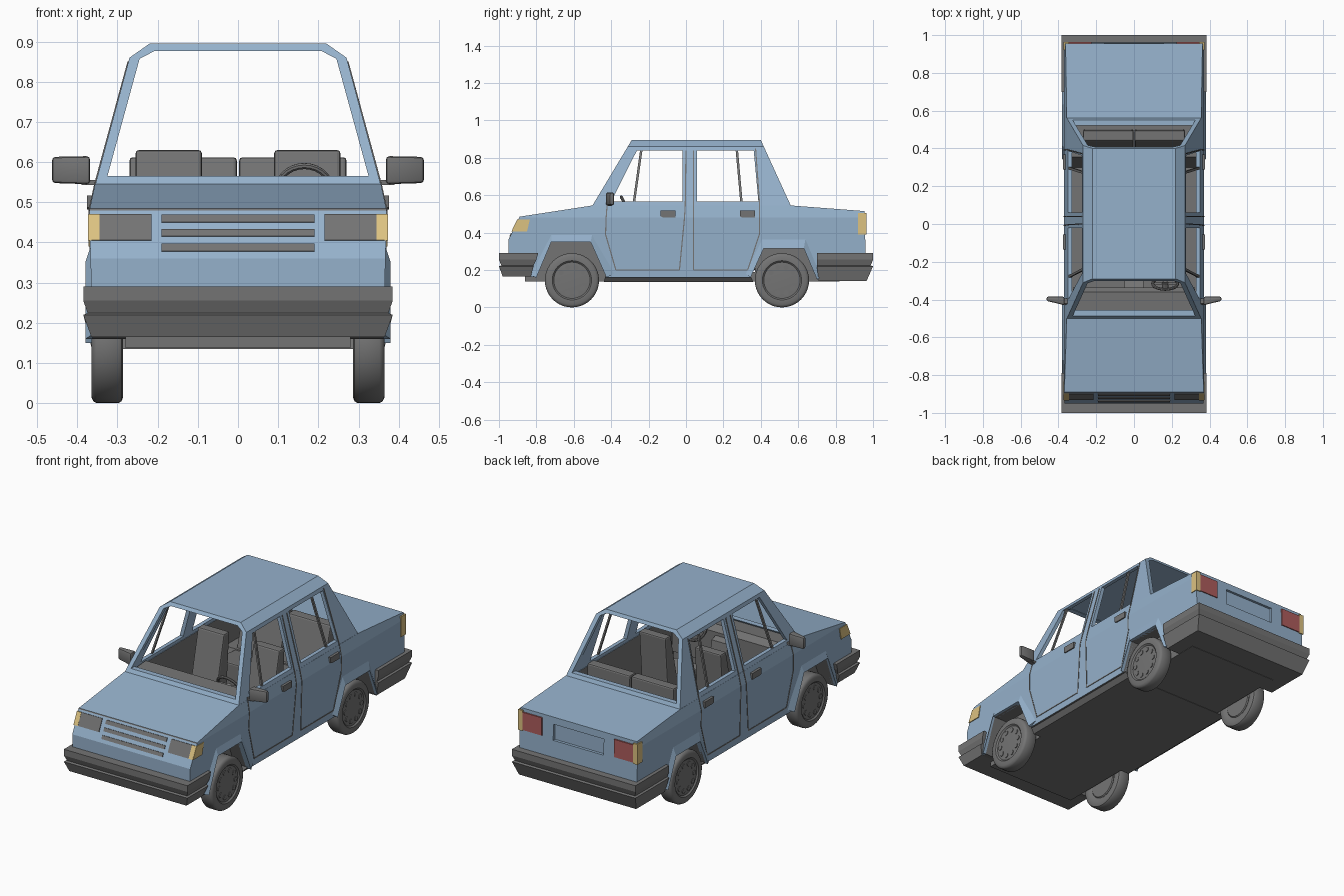
import bpy, bmesh, math
from mathutils import Vector

if "Cube" in bpy.data.objects:
    bpy.data.objects.remove(bpy.data.objects["Cube"])


def material(name, rgb):
    m = bpy.data.materials.new(name)
    m.diffuse_color = (*rgb, 1)
    m.use_nodes = True
    m.node_tree.nodes["Principled BSDF"].inputs["Base Color"].default_value = m.diffuse_color
    return m


BLUE = material("body blue", (0.30, 0.44, 0.60))
GREY = material("trim grey", (0.175, 0.175, 0.175))
AMBER = material("lamp amber", (0.72, 0.54, 0.22))
RED = material("lamp red", (0.42, 0.11, 0.11))


def make(name, bm, mat):
    bmesh.ops.recalc_face_normals(bm, faces=bm.faces)
    me = bpy.data.meshes.new(name)
    bm.to_mesh(me)
    bm.free()
    me.materials.append(mat)
    ob = bpy.data.objects.new(name, me)
    bpy.context.collection.objects.link(ob)
    return ob


def loft(name, sections, mat, closed=False):
    """Skin equal-length rings; cap both ends."""
    bm = bmesh.new()
    rings = [[bm.verts.new(p) for p in s] for s in sections]
    n = len(rings[0])
    for a, b in zip(rings, rings[1:]):
        for i in range(n):
            j = (i + 1) % n
            bm.faces.new((a[i], a[j], b[j], b[i]))
    bm.faces.new(rings[0])
    bm.faces.new(rings[-1])
    return make(name, bm, mat)


def levels(name, rows, mat):
    """Stack of rectangles: z, half width, front y, back y."""
    return loft(name, [[(-w, a, z), (w, a, z), (w, b, z), (-w, b, z)] for z, w, a, b in rows], mat)


def prisms(name, polys, vec, mat):
    """Extrude each 3D polygon along vec, all in one object."""
    bm = bmesh.new()
    for poly in polys:
        lo = [bm.verts.new(p) for p in poly]
        hi = [bm.verts.new(Vector(p) + Vector(vec)) for p in poly]
        bm.faces.new(lo)
        bm.faces.new(hi)
        for i in range(len(lo)):
            j = (i + 1) % len(lo)
            bm.faces.new((lo[i], lo[j], hi[j], hi[i]))
    return make(name, bm, mat)


def side(name, yz, x0, x1, mat):
    return prisms(name, [[(x0, y, z) for y, z in yz]], (x1 - x0, 0, 0), mat)


def box(name, x0, x1, y0, y1, z0, z1, mat):
    return side(name, [(y0, z0), (y1, z0), (y1, z1), (y0, z1)], x0, x1, mat)


def apply_mod(ob, kind, **props):
    mod = ob.modifiers.new(kind, kind)
    for k, v in props.items():
        setattr(mod, k, v)
    bpy.context.view_layer.objects.active = ob
    bpy.ops.object.modifier_apply(modifier=mod.name)


def cut(ob, cutter):
    apply_mod(ob, 'BOOLEAN', operation='DIFFERENCE', solver='EXACT', object=cutter)
    bpy.data.objects.remove(cutter)


def smooth(ob):
    bpy.ops.object.select_all(action='DESELECT')
    ob.select_set(True)
    bpy.context.view_layer.objects.active = ob
    bpy.ops.object.shade_smooth_by_angle(angle=math.radians(35))


def sx(z):
    """Half width of the car side at height z."""
    if z < 0.48:
        return 0.362 + (z - 0.15) * 0.0242
    if z < 0.545:
        return 0.37 - (z - 0.48) * 0.215
    return 0.356 - (z - 0.545) * 0.272


# Lower body with wheel arches, cabin cavity and plate recess
front_arch = [(-0.80, 0.16), (-0.72, 0.35), (-0.51, 0.35), (-0.425, 0.16)]
rear_arch = [(0.345, 0.16), (0.415, 0.315), (0.63, 0.315), (0.70, 0.15)]
outline = [(-0.93, 0.18), (-0.95, 0.29), (-0.95, 0.36), (-0.89, 0.485), (-0.5, 0.545),
           (0.56, 0.545), (0.955, 0.515), (0.96, 0.29), (0.94, 0.15)] + rear_arch[::-1] + front_arch[::-1]
body = side("lower_body", outline, -0.5, 0.5, BLUE)
bm = bmesh.new()
bm.from_mesh(body.data)
bmesh.ops.bisect_plane(bm, geom=bm.verts[:] + bm.edges[:] + bm.faces[:],
                       plane_co=(0, 0, 0.48), plane_no=(0, 0, 1))
for v in bm.verts:
    v.co.x = math.copysign(sx(v.co.z), v.co.x)
bm.to_mesh(body.data)
bm.free()
cut(body, side("cabin_cutter", [(-0.36, 0.2), (0.3, 0.2), (0.355, 0.37), (0.53, 0.37), (0.53, 0.7), (-0.36, 0.7)],
               -0.33, 0.33, BLUE))
cut(body, box("plate_cutter", -0.157, 0.157, 0.942, 1.1, 0.385, 0.475, BLUE))
body.data.materials.append(GREY)
for p in body.data.polygons:      # cabin lining, arches and underside
    c = p.center
    p.material_index = int(abs(c.x) < 0.34 and abs(c.y) < 0.9 and c.z < 0.5)

# Roof and pillars, hollowed, with open windows
cabin = levels("cabin_frame", [(0.545, 0.355, -0.5, 0.56), (0.86, 0.27, -0.311, 0.416),
                               (0.895, 0.22, -0.29, 0.40)], BLUE)
cut(cabin, levels("hollow_cutter", [(0.5, 0.345, -0.495, 0.55), (0.855, 0.25, -0.285, 0.39),
                                    (0.879, 0.21, -0.27, 0.375)], BLUE))
screen = [(-0.325, 0.565), (0.325, 0.565), (0.245, 0.857), (0.207, 0.877), (-0.207, 0.877), (-0.245, 0.857)]
for y in (-0.75, 0.3):
    cut(cabin, prisms("screen_cutter", [[(x, y, z) for x, z in screen]], (0, 0.5, 0), BLUE))
front_win = [(-0.40, 0.567), (-0.262, 0.84), (-0.02, 0.84), (-0.02, 0.567)]
rear_win = [(0.06, 0.567), (0.06, 0.84), (0.362, 0.84), (0.387, 0.567)]
for win in (front_win, rear_win):
    cut(cabin, side("window_cutter", win, -0.6, 0.6, BLUE))

# Bumpers, sill and underside
levels("front_bumper", [(0.29, 0.385, -1, -0.79), (0.255, 0.385, -1, -0.80), (0.224, 0.374, -0.987, -0.815),
                        (0.22, 0.385, -1, -0.815), (0.165, 0.365, -0.98, -0.83)], GREY)
levels("rear_bumper", [(0.29, 0.385, 0.70, 1), (0.255, 0.385, 0.70, 1), (0.224, 0.374, 0.70, 0.987),
                       (0.22, 0.385, 0.70, 1), (0.14, 0.365, 0.71, 0.965)], GREY)
levels("sill", [(0.17, 0.36, -0.43, 0.345), (0.135, 0.33, -0.44, 0.36)], GREY)
box("floor_pan", -0.28, 0.28, -0.86, 0.82, 0.138, 0.19, GREY)
box("front_axle_cover", -0.28, 0.28, -0.83, -0.40, 0.14, 0.36, GREY)
box("rear_axle_cover", -0.28, 0.28, 0.37, 0.72, 0.14, 0.33, GREY)


def nose(x, z):
    return (x, -0.89 - 0.48 * (0.485 - z), z)


# Grille slats and plates on the nose
prisms("grille", [[nose(-0.19, a), nose(0.19, a), nose(0.19, b), nose(-0.19, b)]
                  for a, b in ((0.45, 0.469), (0.415, 0.432), (0.378, 0.396))], (0, -0.004, 0.001), GREY)

flare_outer = ([(-0.83, 0.17), (-0.72, 0.40), (-0.50, 0.40), (-0.385, 0.18)],
               [(0.32, 0.18), (0.405, 0.375), (0.64, 0.375), (0.72, 0.16)])
seams = ([(-0.42, 0.56), (-0.422, 0.545), (-0.427, 0.48), (-0.43, 0.39), (-0.375, 0.2), (-0.035, 0.2),
          (-0.008, 0.48), (-0.004, 0.545), (0.0, 0.84)],
         [(0.04, 0.84), (0.04, 0.545), (0.04, 0.48), (0.04, 0.2), (0.33, 0.2), (0.392, 0.39),
          (0.392, 0.48), (0.394, 0.545), (0.372, 0.85)])

for s, tag in ((1, "left"), (-1, "right")):
    # Lamps
    prisms(tag + "_headlight", [[nose(s * x, z) for x, z in ((0.215, 0.405), (0.345, 0.405), (0.345, 0.47), (0.215, 0.47))]],
           (0, -0.004, 0.001), GREY)
    prisms(tag + "_front_indicator", [[nose(s * x, z) for x, z in ((0.345, 0.405), (0.371, 0.405), (0.371, 0.47), (0.345, 0.47))]],
           (0, -0.005, 0.001), AMBER)
    side(tag + "_front_side_lamp", [(-0.932, 0.405), (-0.902, 0.47), (-0.835, 0.47), (-0.85, 0.405)],
         s * 0.364, s * 0.373, AMBER)
    box(tag + "_tail_light", s * 0.225, s * 0.345, 0.955, 0.963, 0.395, 0.495, RED)
    box(tag + "_rear_indicator", s * 0.345, s * 0.372, 0.955, 0.964, 0.39, 0.505, AMBER)
    box(tag + "_rear_side_lamp", s * 0.363, s * 0.372, 0.92, 0.964, 0.39, 0.505, AMBER)

    # Wheel arch flares
    for outer, inner, end in zip(flare_outer, (front_arch, rear_arch), ("front", "rear")):
        loft(f"{tag}_{end}_flare", [[(s * 0.364, *o), (s * 0.38, *i), (s * 0.35, *i)]
                                    for o, i in zip(outer, inner)], BLUE)

    # Door seams, handles and quarter window bars
    polys = []
    for path in seams:
        for a, b in zip(path, path[1:]):
            d = Vector((b[0] - a[0], b[1] - a[1])).normalized() * 0.003
            polys.append([(s * (sx(p[1]) - 0.001), p[0] + k * -d.y, p[1] + k * d.x)
                          for p, k in ((a, 1), (a, -1), (b, -1), (b, 1))])
    prisms(tag + "_door_seams", polys, (s * 0.003, 0, 0), GREY)
    for y, end in ((-0.135, "front"), (0.288, "rear")):
        side(f"{tag}_{end}_handle", [(y, 0.487), (y + 0.01, 0.482), (y + 0.08, 0.482), (y + 0.08, 0.517), (y, 0.517)],
             s * 0.355, s * 0.376, GREY)
    prisms(tag + "_window_bars", [[(s * (sx(z) - 0.014), y, z) for y, z in
                                   ((a, 0.56), (a + 0.013, 0.56), (b + 0.013, 0.845), (b, 0.845))]
                                  for a, b in ((-0.285, -0.245), (0.29, 0.265))], (s * 0.01, 0, 0), GREY)

    # Door mirror
    m = loft(tag + "_mirror", [[(s * x, -0.385 - f, z0), (s * x, -0.385, z0), (s * x, -0.385, z1), (s * x, -0.385 - f, z1)]
                               for x, f, z0, z1 in ((0.368, 0.045, 0.545, 0.615), (0.463, 0.022, 0.548, 0.613))], GREY)
    apply_mod(m, 'BEVEL', width=0.009, segments=2)
    smooth(m)
    box(tag + "_mirror_stem", s * 0.34, s * 0.39, -0.42, -0.395, 0.543, 0.556, GREY)

    # Wheels, turned from a profile
    for yc, end in ((-0.61, "front"), (0.513, "rear")):
        prof = [(0.29, 0), (0.29, 0.085), (0.295, 0.09), (0.286, 0.105), (0.286, 0.13), (0.29, 0.14), (0.298, 0.145),
                (0.352, 0.145), (0.36, 0.14), (0.365, 0.13), (0.365, 0.105), (0.358, 0.097), (0.361, 0.05), (0.361, 0)]
        bm = bmesh.new()
        vs = [bm.verts.new((s * x, yc, 0.145 + r)) for x, r in prof]
        es = [bm.edges.new(e) for e in zip(vs, vs[1:])]
        bmesh.ops.spin(bm, geom=vs + es, cent=(0, yc, 0.145), axis=(1, 0, 0), angle=2 * math.pi, steps=40)
        bmesh.ops.remove_doubles(bm, verts=bm.verts, dist=0.0002)
        smooth(make(f"{tag}_{end}_wheel", bm, GREY))
        circles = []
        for k in range(10):
            a = k * math.pi / 5
            circles.append([(s * 0.357, yc + 0.072 * math.cos(a) + 0.014 * math.cos(t * math.pi / 5),
                             0.145 + 0.072 * math.sin(a) + 0.014 * math.sin(t * math.pi / 5)) for t in range(10)])
        prisms(f"{tag}_{end}_hub_studs", circles, (s * 0.006, 0, 0), GREY)

    # Seats
    x0, x1 = s * 0.09, s * 0.255
    r0, r1 = s * 0.003, s * 0.27
    for name, yz, a, b in (
            ("front_seat_back", [(-0.07, 0.3), (0.005, 0.63), (0.055, 0.63), (0.03, 0.3)], x0, x1),
            ("front_seat_cushion", [(-0.27, 0.2), (-0.27, 0.36), (0.0, 0.33), (0.0, 0.2)], x0, x1),
            ("rear_seat_back", [(0.37, 0.36), (0.44, 0.612), (0.495, 0.612), (0.5, 0.36)], r0, r1),
            ("rear_seat_cushion", [(0.18, 0.2), (0.18, 0.38), (0.41, 0.36), (0.41, 0.2)], r0, r1)):
        seat = side(f"{tag}_{name}", yz, a, b, GREY)
        apply_mod(seat, 'BEVEL', width=0.008, segments=2)

# Dashboard, console and steering wheel
side("dashboard", [(-0.485, 0.4), (-0.485, 0.554), (-0.36, 0.562), (-0.335, 0.53), (-0.335, 0.35)], -0.322, 0.322, GREY)
side("console", [(-0.36, 0.2), (-0.36, 0.52), (-0.30, 0.50), (-0.27, 0.3), (0.0, 0.28), (0.0, 0.2)], -0.05, 0.05, GREY)
bpy.ops.mesh.primitive_torus_add(major_radius=0.066, minor_radius=0.008, major_segments=28, minor_segments=8,
                                 location=(0.165, -0.315, 0.532), rotation=(math.radians(-62), 0, 0))
wheel = bpy.context.object
wheel.name = "steering_wheel"
wheel.data.materials.append(GREY)
smooth(wheel)
bpy.ops.mesh.primitive_cylinder_add(vertices=12, radius=0.018, depth=0.09, location=(0.165, -0.35, 0.513),
                                    rotation=(math.radians(-62), 0, 0))
bpy.context.object.name = "steering_column"
bpy.context.object.data.materials.append(GREY)
box("steering_spokes", 0.105, 0.225, -0.322, -0.31, 0.522, 0.54, GREY)
